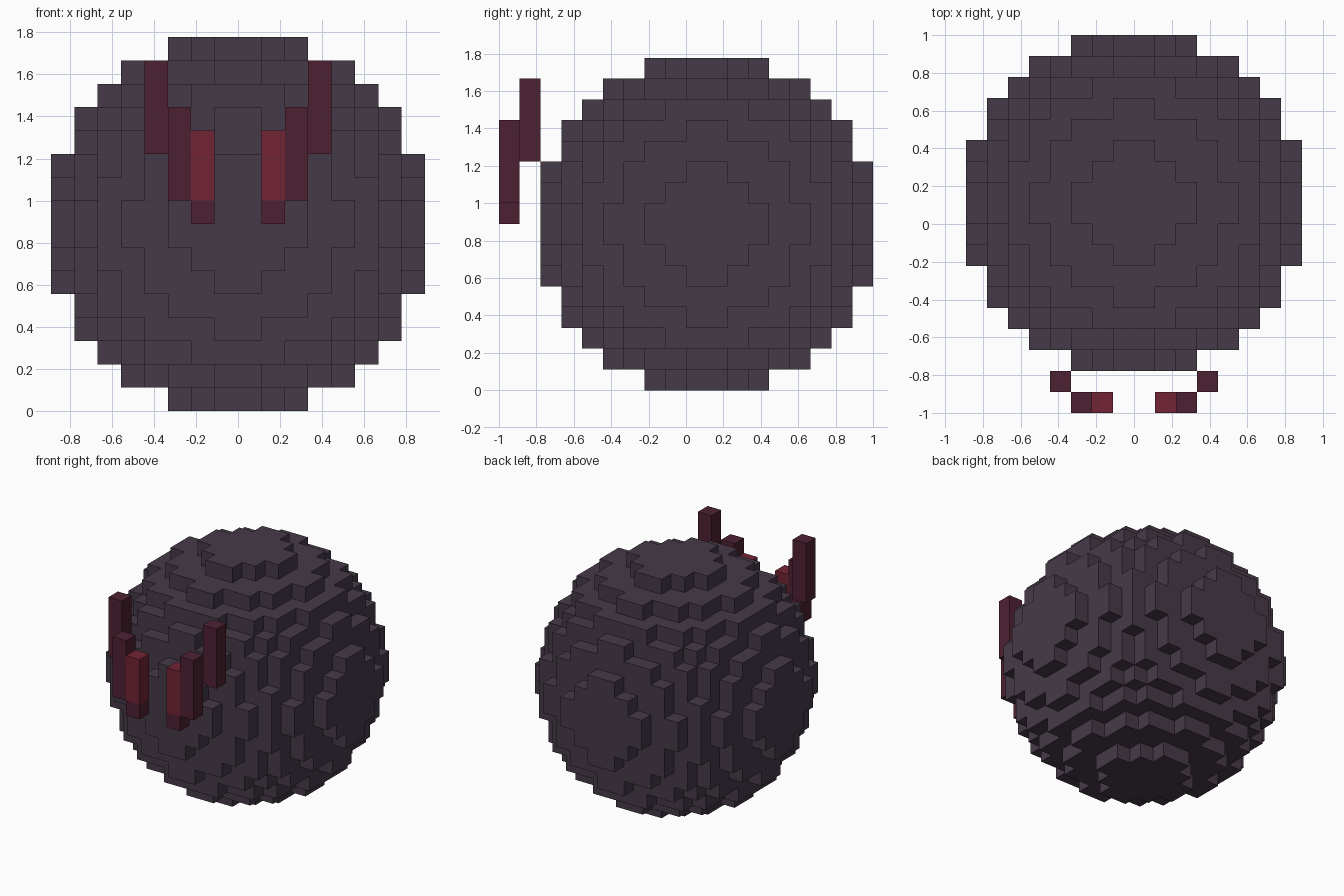
import bpy, bmesh
from mathutils import Vector

if "Cube" in bpy.data.objects:
    bpy.data.objects.remove(bpy.data.objects["Cube"])

U = 1 / 9                      # one voxel
R = 8                          # ball radius in voxels
CENTRE = Vector((0, 1, 8))     # ball centre in voxels


def material(name, rgb):
    m = bpy.data.materials.new(name)
    m.diffuse_color = (*rgb, 1)
    m.use_nodes = True
    m.node_tree.nodes["Principled BSDF"].inputs["Base Color"].default_value = m.diffuse_color
    return m


PURPLE = material("dark purple", (0.061, 0.042, 0.066))
MAROON = material("maroon", (0.076, 0.0152, 0.0325))
RED = material("crimson", (0.171, 0.0176, 0.034))


def finish(bm, name, mats):
    mesh = bpy.data.meshes.new(name)
    bm.to_mesh(mesh)
    bm.free()
    for m in mats:
        mesh.materials.append(m)
    obj = bpy.data.objects.new(name, mesh)
    bpy.context.collection.objects.link(obj)
    return obj


# Ball: every voxel whose centre lies inside the sphere, outer faces only
def inside(c):
    return sum((v + 0.5) ** 2 for v in c) <= R * R


bm = bmesh.new()
verts = {}


def vert(p):
    if p not in verts:
        verts[p] = bm.verts.new((Vector(p) + CENTRE) * U)
    return verts[p]


span = range(-R, R)
for cell in ((x, y, z) for x in span for y in span for z in span):
    if not inside(cell):
        continue
    for axis in range(3):
        for side in (0, 1):
            near = list(cell)
            near[axis] += 2 * side - 1
            if inside(near):
                continue
            quad = []
            for a, b in ((0, 0), (1, 0), (1, 1), (0, 1)):
                p = list(cell)
                p[axis] += side
                p[(axis + 1) % 3] += a
                p[(axis + 2) % 3] += b
                quad.append(vert(tuple(p)))
            bm.faces.new(quad if side else quad[::-1])
finish(bm, "ball_body", [PURPLE])


# Floating bars in front, mirrored left and right
def bar(name, x, y, z0, z1, mats, split=None):
    for sign, label in ((-1, "left"), (1, "right")):
        bm = bmesh.new()
        bmesh.ops.create_cube(bm, size=1)
        for v in bm.verts:
            v.co = Vector((sign * (x + 0.5) + v.co.x, y + 0.5 + v.co.y,
                           z1 if v.co.z > 0 else z0)) * U
        if split:
            bmesh.ops.bisect_plane(bm, geom=bm.verts[:] + bm.edges[:] + bm.faces[:],
                                   plane_co=(0, 0, split * U), plane_no=(0, 0, 1))
            for f in bm.faces:
                f.material_index = int(f.calc_center_median().z > split * U)
        finish(bm, f"{label}_{name}", mats)


bar("outer_bar", 3, -8, 11, 15, [MAROON])
bar("middle_bar", 2, -9, 9, 13, [MAROON])
bar("inner_bar", 1, -9, 8, 12, [MAROON, RED], split=9)
